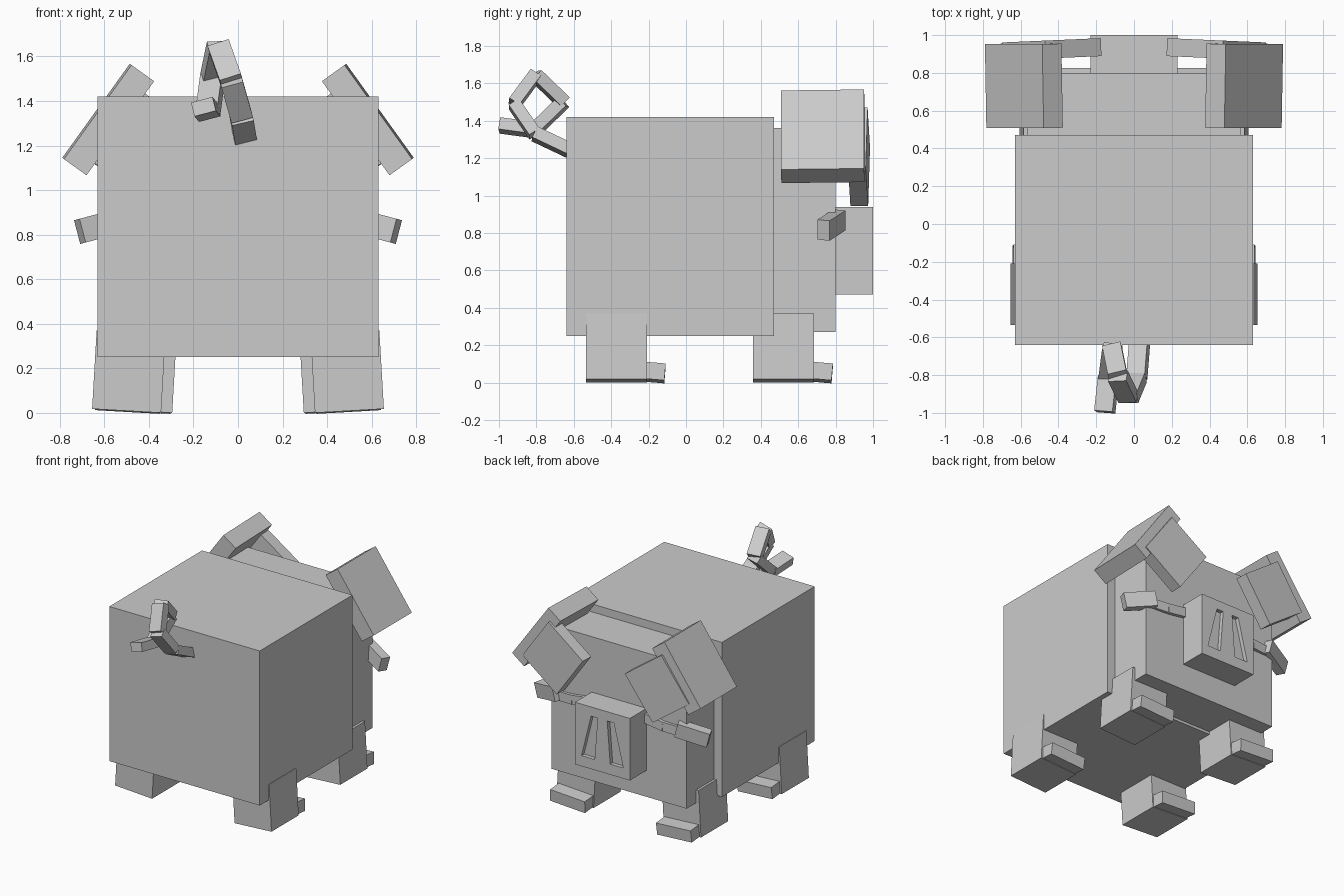
import bpy, bmesh, math
from mathutils import Matrix, Vector

cube = bpy.data.objects.get("Cube")
if cube:
    bpy.data.objects.remove(cube, do_unlink=True)

grey = bpy.data.materials.new("plain_grey")
grey.use_nodes = True
colour = (0.6, 0.6, 0.6, 1)
grey.diffuse_color = colour
grey.node_tree.nodes["Principled BSDF"].inputs["Base Color"].default_value = colour


def finish(name, bm):
    bmesh.ops.recalc_face_normals(bm, faces=bm.faces)
    mesh = bpy.data.meshes.new(name)
    bm.to_mesh(mesh)
    bm.free()
    mesh.materials.append(grey)
    obj = bpy.data.objects.new(name, mesh)
    bpy.context.collection.objects.link(obj)
    return obj


def box(name, centre, size, axes=Matrix(), mirror=False):
    """Box with the given centre, size and rotation, optionally mirrored in x."""
    bm = bmesh.new()
    m = Matrix.Translation(centre) @ axes.to_4x4() @ Matrix.Diagonal((*size, 1))
    if mirror:
        m = Matrix.Scale(-1, 4, (1, 0, 0)) @ m
    bmesh.ops.create_cube(bm, size=1, matrix=m)
    return finish(name, bm)


def pair(name, centre, size, axes=Matrix()):
    box("left_" + name, centre, size, axes)
    box("right_" + name, centre, size, axes, True)


def along(a, b, side):
    """Axes with z running from a to b and x close to the side vector."""
    z = (Vector(b) - Vector(a)).normalized()
    x = (Vector(side) - z * z.dot(Vector(side))).normalized()
    return Matrix((x, z.cross(x), z)).transposed()


def turn(degrees, axis):
    return Matrix.Rotation(math.radians(degrees), 3, axis)


# Body and head
box("body", (0, -0.085, 0.835), (1.26, 1.11, 1.17))
box("head", (0, 0.63, 0.815), (1.13, 0.34, 1.09))

# Snout with two leaning nostril slots
snout = box("snout", (0, 0.89, 0.705), (0.46, 0.22, 0.47))
slot = [(0.04, 0.87), (0.095, 0.87), (0.175, 0.55), (0.065, 0.55)]
for side in (1, -1):
    bm = bmesh.new()
    face = bm.faces.new([bm.verts.new((side * x, 0.97, z)) for x, z in slot])
    extruded = bmesh.ops.extrude_face_region(bm, geom=[face])["geom"]
    moved = [v for v in extruded if isinstance(v, bmesh.types.BMVert)]
    bmesh.ops.translate(bm, verts=moved, vec=(0, 0.1, 0))
    cutter = finish("nostril_cutter", bm)
    cutter.hide_render = True
    mod = snout.modifiers.new("nostril", "BOOLEAN")
    mod.operation = "DIFFERENCE"
    mod.solver = "EXACT"
    mod.object = cutter
    bpy.context.view_layer.objects.active = snout
    bpy.ops.object.modifier_apply(modifier=mod.name)
    bpy.data.objects.remove(cutter, do_unlink=True)

# Legs lean slightly outward, each with a toe block
lean = turn(-3.3, "Y")
for place, x, y in (("rear", 0.49, -0.372), ("fore", 0.44, 0.522)):
    pair(place + "_leg", (x, y, 0.185), (0.31, 0.325, 0.352), lean)
    pair(place + "_toe", (x + 0.005, y + 0.19, 0.055), (0.29, 0.14, 0.09),
         lean @ turn(-5, "X"))

# Ears: sloping outer slab and a square flap hanging at the face
slope = turn(35.7, "Y")
pair("ear", (0.583, 0.731, 1.317), (0.52, 0.445, 0.125),
     turn(54.3, "Y") @ turn(1.2, "X"))
pair("ear_flap", (0.435, 0.925, 1.207), (0.365, 0.095, 0.387),
     turn(-2.5, "Z") @ turn(-35.7, "Y"))

# Tusks: two thin links on the face and a block past the cheek
links = [(0.2, 0.79, 0.875), (0.38, 0.79, 0.85), (0.53, 0.78, 0.845)]
for i, (a, b) in enumerate(zip(links, links[1:])):
    mid = (Vector(a) + Vector(b)) / 2
    pair("tusk_link_%d" % i, mid, (0.07, 0.07, (Vector(b) - Vector(a)).length),
         along(a, b, (0, 1, 0)))
a, b = Vector((0.5, 0.82, 0.87)), Vector((0.71, 0.735, 0.815))
pair("tusk_tip", (a + b) / 2, (0.07, 0.11, (b - a).length), along(a, b, (0, 1, 0)))

# Curled tail from straight blocks
tail = [(0.03, -0.62, 1.24), (0.015, -0.81, 1.33), (-0.03, -0.92, 1.49),
        (-0.085, -0.805, 1.645), (-0.115, -0.655, 1.5), (-0.135, -0.81, 1.35),
        (-0.155, -0.995, 1.375)]
for i, (a, b) in enumerate(zip(tail, tail[1:])):
    mid = (Vector(a) + Vector(b)) / 2
    box("tail_%d" % i, mid, (0.1, 0.065, (Vector(b) - Vector(a)).length),
        along(a, b, (1, 0, 0.25)))
